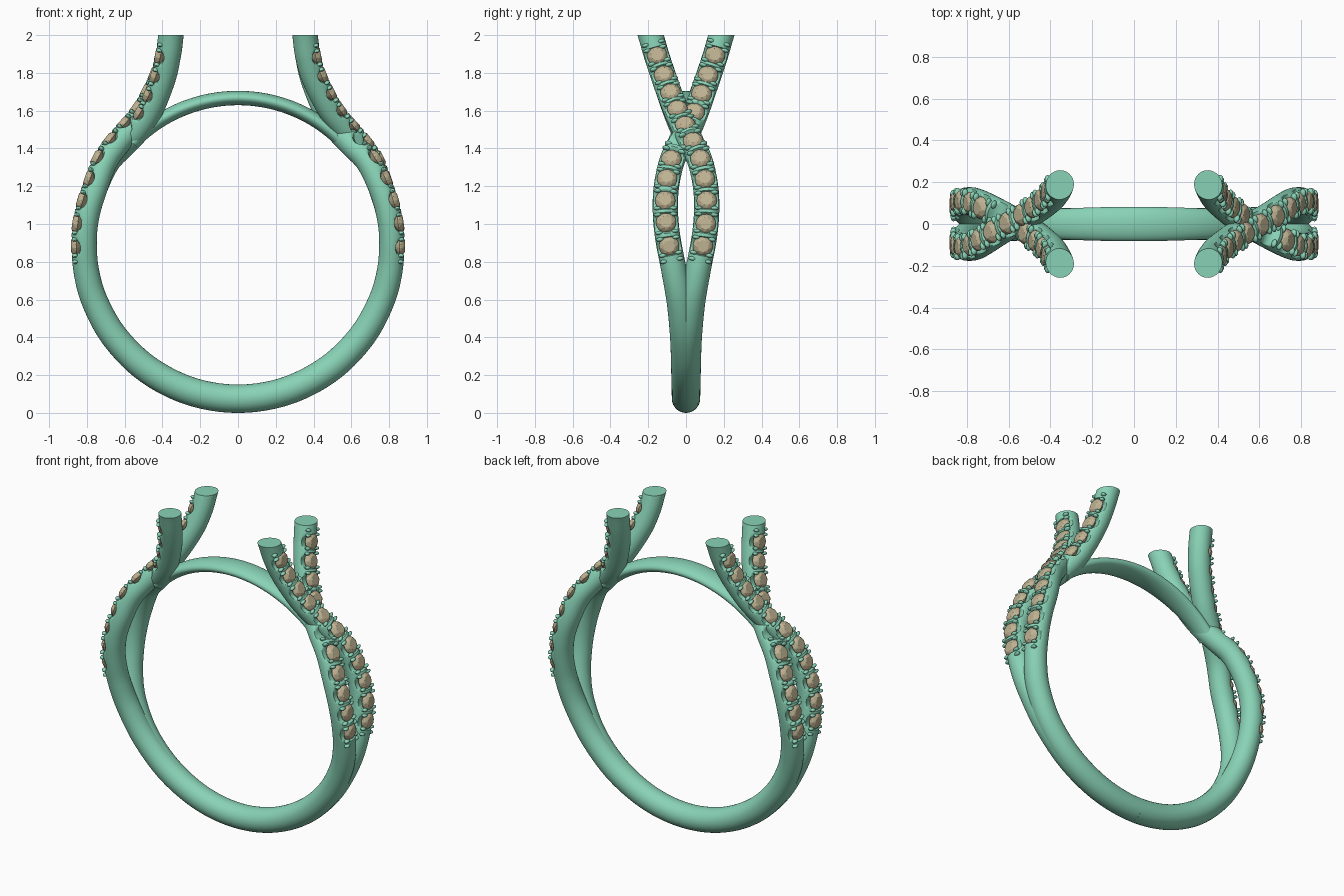
import bpy, bmesh, math
from mathutils import Vector, Matrix

if "Cube" in bpy.data.objects:
    bpy.data.objects.remove(bpy.data.objects["Cube"])

ZC, R = 0.89, 0.815          # ring centre height and centreline radius
SEG = 32


def material(name, col):
    m = bpy.data.materials.new(name)
    m.diffuse_color = (*col, 1)
    m.use_nodes = True
    m.node_tree.nodes["Principled BSDF"].inputs["Base Color"].default_value = m.diffuse_color
    return m


METAL = material("green_metal", (0.25, 0.65, 0.47))
STONE = material("tan_stone", (0.52, 0.45, 0.29))


def finish(bm, name, mat, smooth=True, turn=False):
    if turn:
        bm.transform(Matrix.Rotation(math.pi, 4, 'Z'))
    bmesh.ops.recalc_face_normals(bm, faces=bm.faces)
    me = bpy.data.meshes.new(name)
    bm.to_mesh(me)
    bm.free()
    ob = bpy.data.objects.new(name, me)
    bpy.context.collection.objects.link(ob)
    me.materials.append(mat)
    if smooth:
        bpy.ops.object.select_all(action='DESELECT')
        ob.select_set(True)
        bpy.context.view_layer.objects.active = ob
        bpy.ops.object.shade_smooth_by_angle(angle=math.radians(40))


def on_ring(deg, y):
    a = math.radians(deg)
    return Vector((R * math.cos(a), y, ZC + R * math.sin(a)))


def smooth_path(pts, step=0.008):
    # Catmull-Rom through the points, resampled evenly by length
    dense = []
    for i in range(1, len(pts) - 2):
        a, b, c, d = pts[i - 1:i + 3]
        for k in range(40):
            t = k / 40
            dense.append(0.5 * (2 * b + (c - a) * t + (2 * a - 5 * b + 4 * c - d) * t * t
                                + (3 * b - a - 3 * c + d) * t ** 3))
    dense.append(pts[-2].copy())
    out, need = [dense[0]], step
    for p, q in zip(dense, dense[1:]):
        seg = (q - p).length
        while seg and need <= seg:
            out.append(p.lerp(q, need / seg))
            need += step
        need -= seg
    return out


def frames(path):
    res = []
    for i, p in enumerate(path):
        t = (path[min(i + 1, len(path) - 1)] - path[max(i - 1, 0)]).normalized()
        y = Vector((0, 1, 0))
        side = (y - t * y.dot(t)).normalized()
        res.append((p, t, side, side.cross(t).normalized()))
    return res


def skin(bm, rings):
    for a, b in zip(rings, rings[1:]):
        for j in range(len(a)):
            k = (j + 1) % len(a)
            bm.faces.new((a[j], a[k], b[k], b[j]))


RING_PART = [(-108, 0), (-90, 0), (-72, .001), (-54, .004), (-37, .012), (-22, .032),
             (-10, .062), (2, .095), (12, .109), (22, .104)]
OVER = [(.705, .075, 1.33), (.635, .03, 1.43), (.555, -.015, 1.52), (.48, -.06, 1.62),
        (.405, -.115, 1.77), (.37, -.155, 1.89), (.355, -.187, 2), (.345, -.22, 2.1), (.34, -.25, 2.2)]
UNDER = [(.69, .075, 1.33), (.605, .03, 1.42), (.53, -.015, 1.5), (.46, -.06, 1.61),
         (.397, -.115, 1.77), (.37, -.155, 1.89), (.355, -.187, 2), (.345, -.22, 2.1), (.34, -.25, 2.2)]


def strand(tail, ysign, hidden_middle, turn, label):
    pts = [on_ring(*p) for p in RING_PART] + [Vector(p) for p in tail]
    for p in pts:
        p.y *= ysign
    step = 0.008
    fr = frames(smooth_path(pts, step))
    near = lambda z: min(range(len(fr)), key=lambda i: abs(fr[i][0].z - z) + (fr[i][0].x < .1) * 9)
    s0, s1 = near(0.88) * step, near(1.885) * step
    gap = (s1 - s0) / 10
    stops = [s0 + gap * i for i in range(11)]

    # tube with a scalloped seat under every stone
    bm = bmesh.new()
    rings = []
    for i, (p, t, side, n) in enumerate(fr):
        s = i * step
        f = min(1, max(0, (p.z - 0.2) / 0.6))
        r = 0.075 - 0.008 * f
        d = min(abs(s - q) for q in stops) / 0.047
        top = r - 0.048 * math.sqrt(1 - d * d) if d < 1 else r
        ring = []
        for j in range(SEG):
            a = 2 * math.pi * j / SEG
            ring.append(bm.verts.new(p + side * r * math.cos(a) + n * min(r * math.sin(a), top)))
        rings.append(ring)
    skin(bm, rings)
    # flat level cut at the top
    bmesh.ops.bisect_plane(bm, geom=bm.verts[:] + bm.edges[:] + bm.faces[:], dist=1e-5,
                           plane_co=(0, 0, 2), plane_no=(0, 0, 1), clear_outer=True)
    rim = [e for e in bm.edges if e.is_boundary and all(v.co.z > 1.999 for v in e.verts)]
    bmesh.ops.edgeloop_fill(bm, edges=rim)

    stones = bmesh.new()

    def frame_at(s):
        return fr[min(len(fr) - 1, round(s / step))]

    # paired prongs on both edges between the stones
    for i in range(12):
        s = s0 + gap * (i - 0.5)
        if hidden_middle and abs(frame_at(s)[0].y) < 0.045:
            continue
        for along in (-0.015, 0.015):
            p, t, side, n = frame_at(s + along)
            for e in (-1, 1):
                c = p + side * e * 0.043 + n * 0.051
                m = Matrix((t * 0.011, side * 0.021, n * 0.015)).transposed().to_4x4()
                bmesh.ops.create_uvsphere(bm, u_segments=10, v_segments=6, radius=1,
                                          matrix=Matrix.Translation(c) @ m)
    # faceted stones
    for s in stops:
        p, t, side, n = frame_at(s)
        if hidden_middle and abs(p.y) < 0.04:
            continue
        vs = [stones.verts.new(p + n * 0.002)]
        for count, rad, h, off in ((8, .032, .069, .5), (8, .045, .060, 0),
                                   (16, .054, .046, 0), (16, .054, .040, 0)):
            for k in range(count):
                a = 2 * math.pi * (k + off) / count
                vs.append(stones.verts.new(p + n * h + (t * math.cos(a) + side * math.sin(a)) * rad))
        bmesh.ops.convex_hull(stones, input=vs)
    finish(bm, label + "_strand", METAL, True, turn)
    finish(stones, label + "_stones", STONE, False, turn)


# two crossing strands per side; the left side is the right turned half round
for turn, where in ((False, "right"), (True, "left")):
    strand(OVER, 1, False, turn, where + "_over")
    strand(UNDER, -1, True, turn, where + "_under")

# flattened bridge closing the finger hole at the top
bm = bmesh.new()
rings = []
for i in range(49):
    deg = 44 + 92 * i / 48
    a = math.radians(deg)
    out = Vector((math.cos(a), 0, math.sin(a)))
    w = 0.058 + 0.024 * math.cos(math.radians(deg - 90) * 1.9)
    rings.append([bm.verts.new(Vector((0, 0, ZC)) + out * (0.777 + 0.038 * math.sin(b))
                               + Vector((0, w * math.cos(b), 0)))
                  for b in (2 * math.pi * j / SEG for j in range(SEG))])
skin(bm, rings)
bm.faces.new(rings[0])
bm.faces.new(rings[-1])
finish(bm, "top_bridge", METAL)
